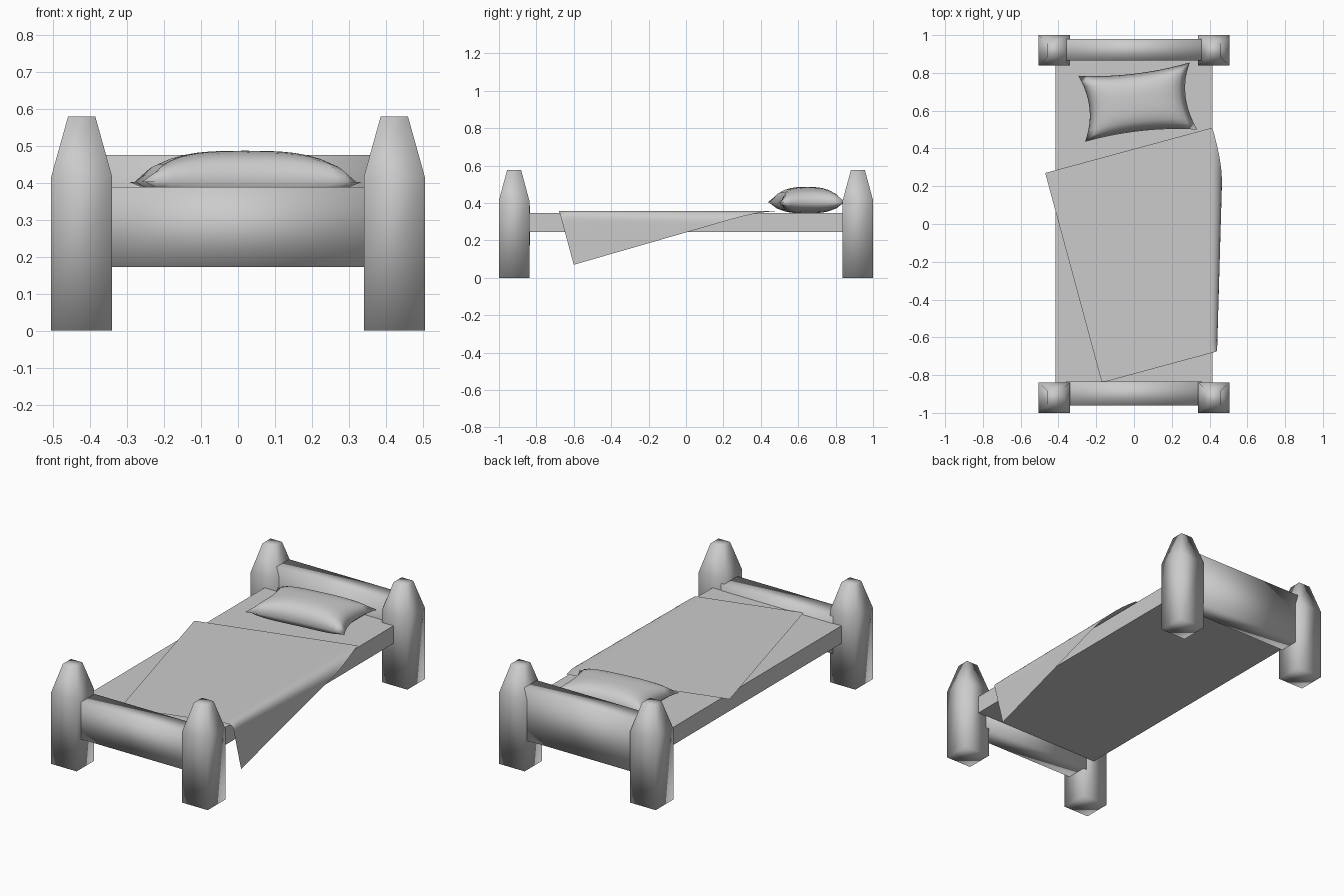
import bpy, bmesh
from math import sin, cos, pi
from mathutils import Vector

if "Cube" in bpy.data.objects:
    bpy.data.objects.remove(bpy.data.objects["Cube"])


def finish(name, bm, smooth=True):
    bmesh.ops.remove_doubles(bm, verts=bm.verts, dist=1e-5)
    for f in bm.faces:
        f.smooth = smooth
    me = bpy.data.meshes.new(name)
    bm.to_mesh(me)
    bm.free()
    ob = bpy.data.objects.new(name, me)
    bpy.context.collection.objects.link(ob)
    return ob


def box(name, lo, hi, smooth=True):
    bm = bmesh.new()
    bmesh.ops.create_cube(bm, size=1)
    lo, hi = Vector(lo), Vector(hi)
    for v in bm.verts:
        v.co = (lo + hi) / 2 + v.co * (hi - lo)
    return finish(name, bm, smooth)


def patch(bm, func, nu, nv, flip=False):
    """Grid surface from func(u, v) with u, v in 0..1."""
    g = [[bm.verts.new(func(i / nu, j / nv)) for j in range(nv + 1)]
         for i in range(nu + 1)]
    for i in range(nu):
        for j in range(nv):
            q = [g[i][j], g[i + 1][j], g[i + 1][j + 1], g[i][j + 1]]
            bm.faces.new(q[::-1] if flip else q)


# Four square posts with tapered tops
def post(name, cx, cy):
    bm = bmesh.new()
    rings = []
    for z, hx, hy in ((0, .0825, .081), (.415, .0825, .081), (.578, .037, .037)):
        rings.append([bm.verts.new((cx + sx * hx, cy + sy * hy, z))
                      for sx, sy in ((-1, -1), (1, -1), (1, 1), (-1, 1))])
    for a, b in zip(rings, rings[1:]):
        for k in range(4):
            n = (k + 1) % 4
            bm.faces.new((a[k], a[n], b[n], b[k]))
    bm.faces.new(rings[0][::-1])
    bm.faces.new(rings[-1])
    finish(name, bm)


for sy, end in ((-1, "front"), (1, "back")):
    for sx, side in ((-1, "left"), (1, "right")):
        post(f"{end}_{side}_post", sx * .4225, sy * .919)

# End boards and mattress
box("footboard", (-.36, -.96, .172), (.36, -.835, .388))
box("headboard", (-.36, .865, .172), (.36, .98, .475))
box("mattress", (-.415, -.86, .245), (.415, .88, .348), smooth=False)


# Skewed blanket, bent down over the right mattress edge
def blanket(u, v):
    x = -.47 + .30 * v + .885 * u
    y = .27 - 1.11 * v + .24 * u
    z = .358
    r = .065 - .035 * v
    over = x - .41
    if over > 0:
        a = min(over / r, pi / 2)
        x = .41 + r * sin(a)
        z -= r * (1 - cos(a)) + max(0, over - r * pi / 2)
    return x, y, z


bm = bmesh.new()
patch(bm, blanket, 48, 24, flip=True)
finish("blanket", bm)


# Pillow with pinched-in sides
def pillow(sign, height):
    c00, c10 = Vector((-.26, .435)), Vector((.335, .50))
    c01, c11 = Vector((-.295, .785)), Vector((.295, .855))

    def f(u, v):
        p = c00.lerp(c10, u).lerp(c01.lerp(c11, u), v)
        a, b = 2 * u - 1, 2 * v - 1
        p.x -= .042 * a * (1 - b * b)
        p.y -= .025 * b * (1 - a * a)
        h = (max(0, 1 - abs(a) ** 3) * max(0, 1 - abs(b) ** 3)) ** .5
        return p.x, p.y, .402 + sign * height * h
    return f


bm = bmesh.new()
patch(bm, pillow(1, .084), 16, 12)
patch(bm, pillow(-1, .057), 16, 12, flip=True)
finish("pillow", bm)
